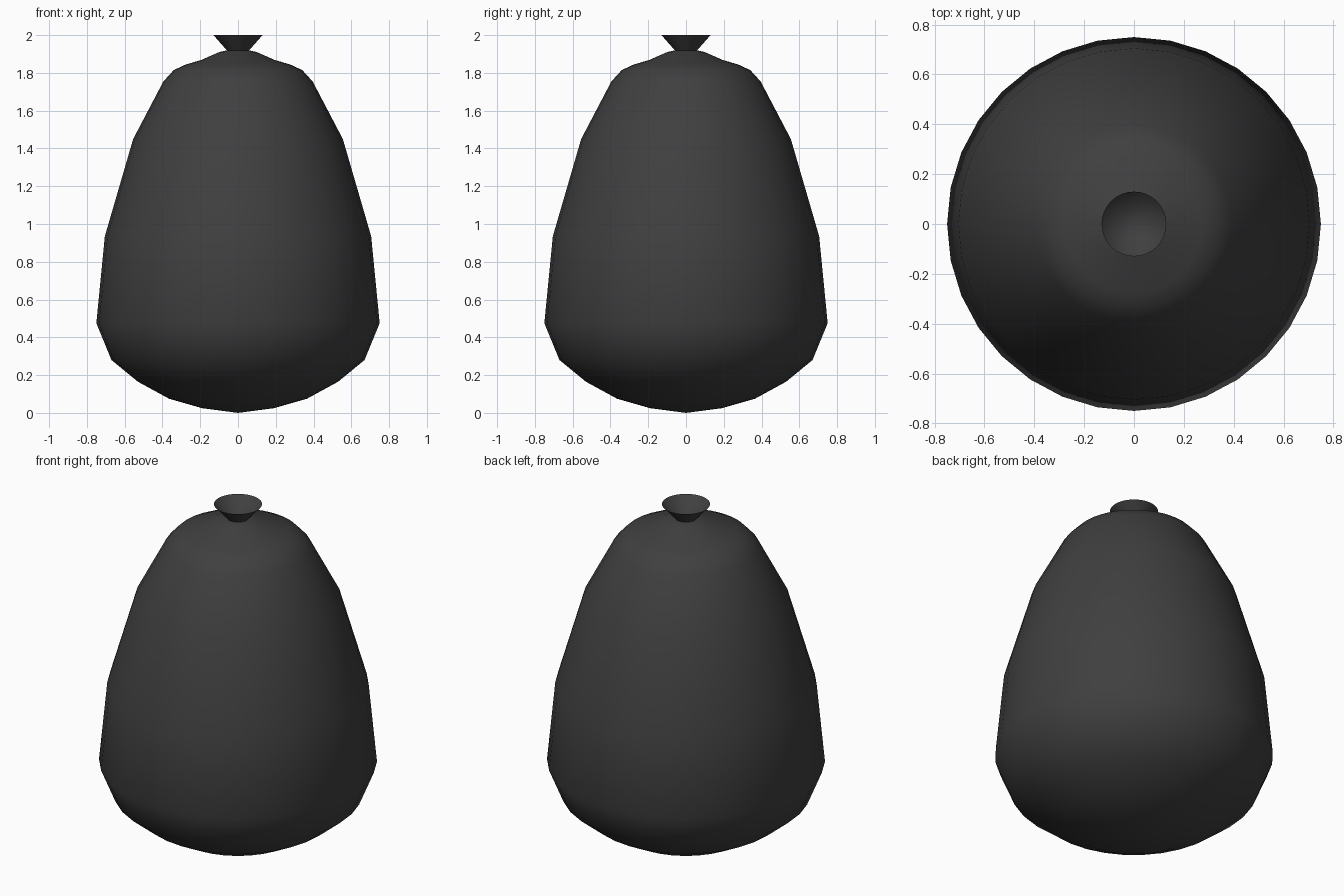
import bpy, bmesh, math

if "Cube" in bpy.data.objects:
    bpy.data.objects.remove(bpy.data.objects["Cube"])

SIDES = 32

mat = bpy.data.materials.new("dark_rubber")
mat.diffuse_color = (0.05, 0.05, 0.05, 1)
mat.use_nodes = True
mat.node_tree.nodes["Principled BSDF"].inputs["Base Color"].default_value = mat.diffuse_color


def lathe(name, profile, angle):
    """Revolve (radius, z) points around the z axis."""
    bm = bmesh.new()
    verts = [bm.verts.new((r, 0, z)) for r, z in profile]
    edges = [bm.edges.new(pair) for pair in zip(verts, verts[1:])]
    bmesh.ops.spin(bm, geom=verts + edges, cent=(0, 0, 0), axis=(0, 0, 1),
                   angle=2 * math.pi, steps=SIDES)
    bmesh.ops.remove_doubles(bm, verts=bm.verts, dist=0.0005)
    bmesh.ops.recalc_face_normals(bm, faces=bm.faces)
    mesh = bpy.data.meshes.new(name)
    bm.to_mesh(mesh)
    bm.free()
    mesh.materials.append(mat)
    obj = bpy.data.objects.new(name, mesh)
    bpy.context.collection.objects.link(obj)
    bpy.ops.object.select_all(action='DESELECT')
    obj.select_set(True)
    bpy.context.view_layer.objects.active = obj
    bpy.ops.object.shade_smooth_by_angle(angle=math.radians(angle))
    return obj


# Pear-shaped body with a rounded base and a pinched dome on top
lathe("body", [
    (0, 0), (0.19, 0.025), (0.365, 0.075), (0.53, 0.165), (0.67, 0.28),
    (0.75, 0.475), (0.705, 0.935), (0.555, 1.45), (0.395, 1.755),
    (0.34, 1.815), (0.275, 1.845), (0.195, 1.868), (0.10, 1.91),
    (0.055, 1.92), (0, 1.92)], 60)

# Flared hollow lip at the neck
lathe("neck_lip", [
    (0.055, 1.915), (0.13, 2.0), (0.06, 1.926), (0, 1.925)], 60)
